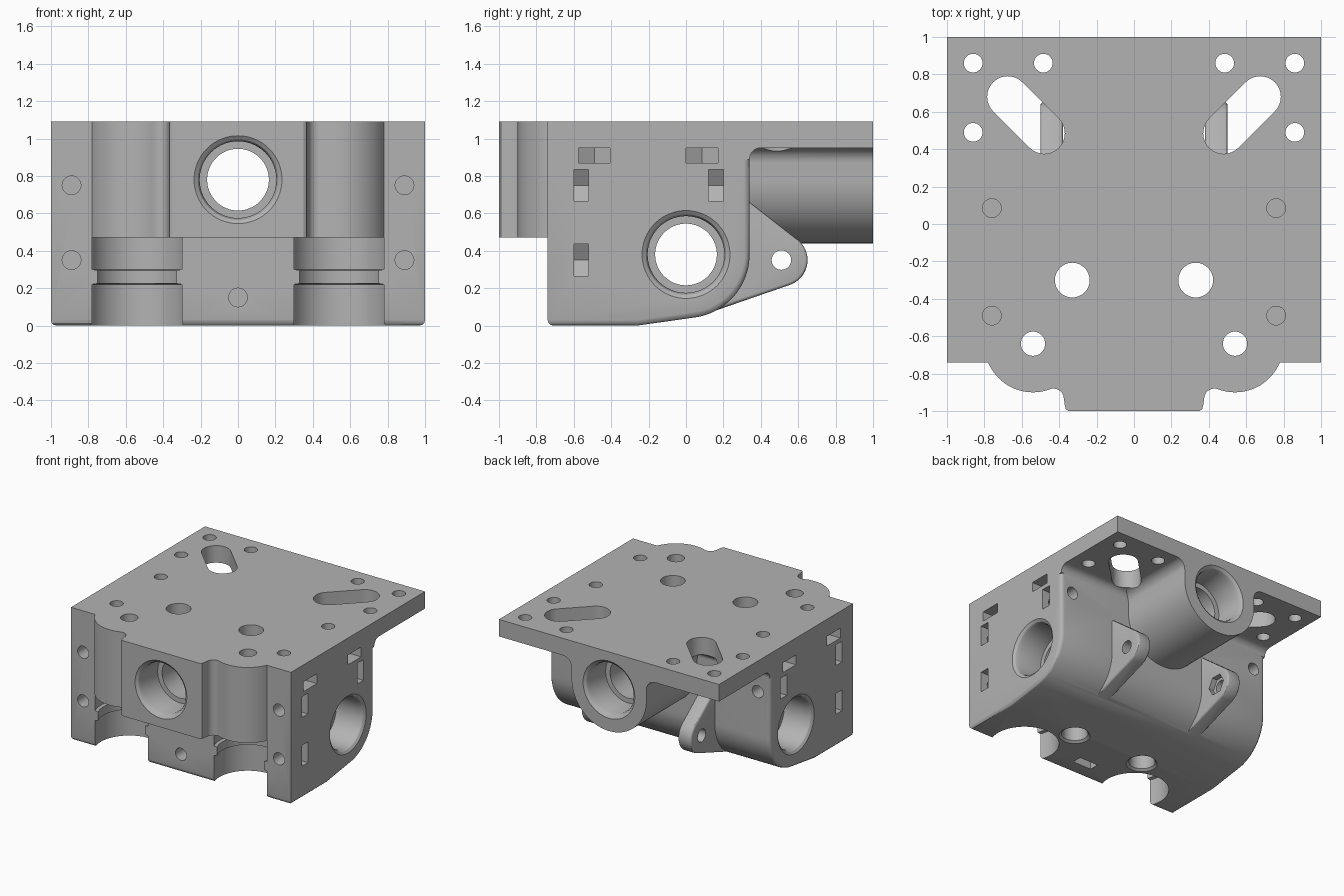
import bpy, bmesh
from math import cos, sin, pi, radians
from mathutils import Vector

cube = bpy.data.objects.get("Cube")
if cube:
    bpy.data.objects.remove(cube)

grey = bpy.data.materials.new("plain grey")
grey.use_nodes = True
grey.diffuse_color = (0.45, 0.45, 0.45, 1)
grey.node_tree.nodes["Principled BSDF"].inputs["Base Color"].default_value = (0.45, 0.45, 0.45, 1)


def arc(cx, cy, r, a0, a1, n=16):
    return [(cx + r * cos(radians(a0 + (a1 - a0) * i / n)),
             cy + r * sin(radians(a0 + (a1 - a0) * i / n))) for i in range(n + 1)]


def place(axis, u, v, h):
    return {"X": Vector((h, u, v)), "Y": Vector((u, h, v)), "Z": Vector((u, v, h))}[axis]


def finish(bm, name):
    bmesh.ops.recalc_face_normals(bm, faces=bm.faces)
    mesh = bpy.data.meshes.new(name)
    bm.to_mesh(mesh)
    bm.free()
    obj = bpy.data.objects.new(name, mesh)
    bpy.context.collection.objects.link(obj)
    mesh.materials.append(grey)
    return obj


def prism(name, points, axis, lo, hi, bevel=0, pick=None):
    """Extrude a 2D profile along an axis; optionally round picked edges."""
    bm = bmesh.new()
    a = [bm.verts.new(place(axis, u, v, lo)) for u, v in points]
    b = [bm.verts.new(place(axis, u, v, hi)) for u, v in points]
    bm.faces.new(a)
    bm.faces.new(b)
    n = len(points)
    for i in range(n):
        j = (i + 1) % n
        bm.faces.new((a[i], a[j], b[j], b[i]))
    bmesh.ops.recalc_face_normals(bm, faces=bm.faces)
    if bevel:
        edges = [e for e in bm.edges if pick(e)]
        bmesh.ops.bevel(bm, geom=edges, offset=bevel, segments=3, profile=0.5, affect="EDGES")
    return finish(bm, name)


def lathe(name, axis, u, v, profile, segs=48):
    """Solid of revolution from (radius, height) pairs."""
    bm = bmesh.new()
    rings = [[bm.verts.new(place(axis, u + r * cos(2 * pi * k / segs), v + r * sin(2 * pi * k / segs), h))
              for k in range(segs)] for r, h in profile]
    for p, q in zip(rings, rings[1:]):
        for k in range(segs):
            m = (k + 1) % segs
            bm.faces.new((p[k], p[m], q[m], q[k]))
    bm.faces.new(rings[0])
    bm.faces.new(rings[-1])
    return finish(bm, name)


def combine(target, tool, op):
    mod = target.modifiers.new("combine", "BOOLEAN")
    mod.operation, mod.solver, mod.object = op, "EXACT", tool
    bpy.context.view_layer.objects.active = target
    bpy.ops.object.modifier_apply(modifier=mod.name)
    bpy.data.objects.remove(tool)


def add(tool):
    combine(body, tool, "UNION")


def cut(tool):
    combine(body, tool, "DIFFERENCE")


def hole(axis, u, v, r, lo, hi):
    cut(lathe("hole", axis, u, v, [(r, lo), (r, hi)], 32))


def nut_slot(axis, side, cx, cv, h):
    """Slot with a pointed floor, open to the side face."""
    pts = [(1.05, -.085), (cx - .05, -.085), (cx - .1, 0), (cx - .05, .085), (1.05, .085)]
    cut(prism("nut_slot", [(side * x, cv + v) for x, v in pts], axis, h - .04, h + .04))


# Main body: side profile with a round lower back, softened side edges
def soft_edge(e):
    p, q = (v.co for v in e.verts)
    if p.z > 1 or q.z > 1:
        return p.y > .3 and q.y > .3 and abs(p.x - q.x) < .01
    if p.y < -.7 and q.y < -.7:
        return p.z < .01 and q.z < .01
    return abs(p.x - q.x) < .01


profile = [(-.74, 0), (-.26, 0)] + arc(0, .38, .34, -80, 0, 20) + [(.34, 1.05), (-.74, 1.05)]
body = prism("carriage_block", profile, "X", -1, 1, .03, soft_edge)

# Half-round vertical recesses with a retaining rib
for s in (-1, 1):
    cut(lathe("recess", "Z", s * .54, -.64,
              [(.26, -.1), (.26, .22), (.235, .225), (.235, .295), (.26, .3), (.26, .47)], 64))

# Top plate with a fillet behind the body
add(prism("top_plate", [(-.74, .95), (.3, .95), (.3, .88)] + arc(.4, .89, .06, 180, 90, 8)
          + [(1, .95), (1, 1.09), (-.74, 1.09)], "X", -1, 1))

# Upper front: centre block flanked by round bulges
half = [(.35, -1), (.365, -.99), (.37, -.97)] + arc(.43, -.935, .055, 180, 90, 8) \
    + arc(.54, -.64, .26, -112, -22.6, 20) + [(.78, -.6)]
add(prism("upper_front", half + [(-x, y) for x, y in reversed(half)], "Z", .47, 1.09))

# Rear tube blended into the plate
half = arc(0, .78, .34, -90, 0, 24) + arc(.42, .87, .08, 180, 90, 8) + [(.42, 1.0)]
add(prism("rear_tube", half + [(-x, z) for x, z in reversed(half[1:])], "Y", .1, 1))

# Rear lugs
lug = [(.1, .06)] + arc(.51, .35, .14, -69.5, 52, 14) + [(.34, .66), (.1, .66)]
for s in (-1, 1):
    add(prism("lug", lug, "X", s * .44 - .06, s * .44 + .06, .015,
              lambda e: abs(e.verts[0].co.x - e.verts[1].co.x) < .01))

# Stepped main bores, crosswise and lengthwise
end = [(.24, 1.05), (.235, 1.0), (.215, .985), (.205, .96), (.205, .75), (.165, .75)]
bore = [(r, -h) for r, h in end] + end[::-1]
cut(lathe("cross_bore", "X", 0, .38, bore, 64))
cut(lathe("long_bore", "Y", 0, .78, bore, 64))

for s in (-1, 1):
    # Through holes in the plate
    for x, y in ((.86, .86), (.485, .86), (.86, .49)):
        hole("Z", s * x, y, .05, .8, 1.2)
    hole("Z", s * .54, -.64, .065, .4, 1.2)
    cut(lathe("drop_hole", "Z", s * .33, -.3,
              [(.13, -.1), (.12, 0), (.1, .015), (.093, .04), (.093, 1.2)], 32))
    # Slanted slots
    slot = arc(s * .675, .68, .11, 90 - s * 45 - 90, 90 - s * 45 + 90) \
        + arc(s * .48, .485, .11, 90 - s * 45 + 90, 90 - s * 45 + 270)
    cut(prism("slanted_slot", slot, "Z", .7, 1.2))
    # Blind top holes with nut slots
    for y in (-.49, .085):
        hole("Z", s * .76, y, .05, .8, 1.2)
        nut_slot("Z", s, .76, y, .91)
    # Front and back screw holes with nut slots
    for z in (.75, .35):
        hole("Y", s * .89, z, .05, -.8, -.45)
        nut_slot("Y", s, .9, z, -.56)
    hole("Y", s * .89, .75, .05, .05, .4)
    nut_slot("Y", s, .9, .75, .16)
    # Lug holes with inner hexagon pockets
    hole("X", .51, .35, .052, s * .44 - .1, s * .44 + .1)
    cut(lathe("hex_pocket", "X", .51, .35, [(.085, s * .3), (.085, s * .425)], 6))

# Centre front screw hole and its nut slot from below
hole("Y", 0, .15, .05, -.8, -.42)
cut(prism("bottom_slot", [(-.085, -.1), (.085, -.1), (.085, .2), (0, .25), (-.085, .2)], "Y", -.61, -.53))

bpy.ops.object.select_all(action="DESELECT")
body.select_set(True)
bpy.context.view_layer.objects.active = body
bpy.ops.object.shade_smooth_by_angle(angle=radians(30))
